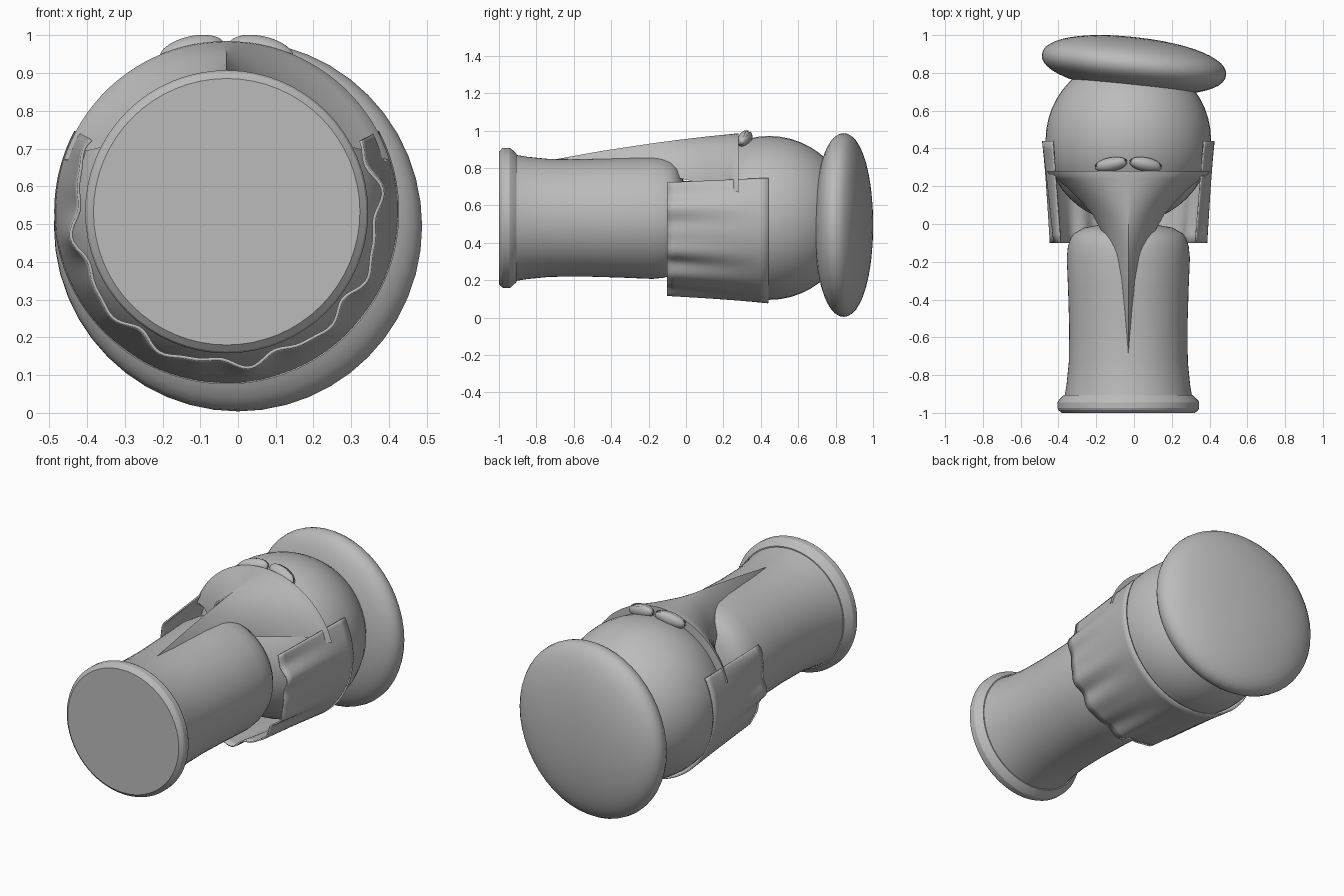
import bpy, bmesh, math
from mathutils import Matrix, Euler, Vector

old = bpy.data.objects.get("Cube")
if old:
    bpy.data.objects.remove(old, do_unlink=True)

CX, CZ = -0.03, 0.533      # long axis of the bust, running along y

grey = bpy.data.materials.new("plain grey")
grey.use_nodes = True
grey.diffuse_color = (0.5, 0.5, 0.5, 1)
grey.node_tree.nodes["Principled BSDF"].inputs["Base Color"].default_value = (0.5, 0.5, 0.5, 1)


def finish(name, bm, angle=35):
    bmesh.ops.recalc_face_normals(bm, faces=bm.faces)
    mesh = bpy.data.meshes.new(name)
    bm.to_mesh(mesh)
    bm.free()
    mesh.materials.append(grey)
    ob = bpy.data.objects.new(name, mesh)
    bpy.context.collection.objects.link(ob)
    bpy.ops.object.select_all(action='DESELECT')
    ob.select_set(True)
    bpy.context.view_layer.objects.active = ob
    bpy.ops.object.shade_smooth_by_angle(angle=math.radians(angle))
    return ob


def sheet(name, rows, wrap=False, angle=35):
    """Skin a list of equally long point rows."""
    bm = bmesh.new()
    grid = [[bm.verts.new(p) for p in row] for row in rows]
    n = len(grid[0])
    for a, b in zip(grid, grid[1:]):
        for j in range(n if wrap else n - 1):
            k = (j + 1) % n
            bm.faces.new((a[j], a[k], b[k], b[j]))
    if wrap:
        bm.faces.new(grid[0])
        bm.faces.new(grid[-1])
    return finish(name, bm, angle)


def lathe(name, profile, sides=64, angle=35):
    """Turn (y, radius) pairs around the long axis."""
    turn = [2 * math.pi * j / sides for j in range(sides)]
    return sheet(name, [[(CX + r * math.cos(t), y, CZ + r * math.sin(t)) for t in turn]
                        for y, r in profile], True, angle)


def ball(name, centre, scale, rotation=(0, 0, 0), segments=48, rings=24, keep=None, boxy=1.0):
    bm = bmesh.new()
    bmesh.ops.create_uvsphere(bm, u_segments=segments, v_segments=rings, radius=1)
    if keep:
        drop = [v for v in bm.verts if not keep(v.co)]
        bmesh.ops.delete(bm, geom=drop, context='VERTS')
    if boxy != 1.0:
        for v in bm.verts:
            r = math.hypot(v.co.x, v.co.y)
            if r > 1e-5:
                f = r ** boxy / r
                v.co.x *= f
                v.co.y *= f
            v.co.z = math.copysign(abs(v.co.z) ** boxy, v.co.z)
    m = (Matrix.Translation(centre) @ Euler(rotation).to_matrix().to_4x4()
         @ Matrix.Diagonal((*scale, 1)))
    bmesh.ops.transform(bm, matrix=m, verts=bm.verts)
    return finish(name, bm, 60)


# plinth foot and neck column
lathe("plinth_foot", [(-1, 0.353), (-0.985, 0.37), (-0.975, 0.375), (-0.945, 0.375),
                      (-0.935, 0.37), (-0.905, 0.342)], angle=20)
lathe("neck_column", [(-0.91, 0.337), (-0.85, 0.327), (-0.73, 0.315), (-0.55, 0.313),
                      (-0.35, 0.319), (-0.18, 0.326), (-0.12, 0.32), (-0.08, 0.308),
                      (-0.05, 0.288), (-0.02, 0.235), (0.0, 0.13), (0.005, 0.03)], angle=60)

# head and tilted flat cap
ball("head", (CX, 0.445, CZ), (0.438, 0.438, 0.438), (math.pi / 2, 0, 0))
ball("cap", (0, 0.843, 0.495), (0.491, 0.491, 0.146),
     (math.pi / 2, 0, -math.radians(6.5)), boxy=0.93)

# pointed beak: y, half width, ridge height, drop to the lower edge, ridge sharpness
stations = [(0.28, 0.432, 0.985, 0.315, 0), (0.255, 0.415, 0.983, 0.31, 0),
            (0.24, 0.385, 0.981, 0.29, 0), (0.19, 0.32, 0.976, 0.27, 0.05),
            (0.12, 0.25, 0.969, 0.255, 0.1), (0.05, 0.19, 0.961, 0.235, 0.2),
            (-0.05, 0.135, 0.949, 0.2, 0.4), (-0.15, 0.096, 0.936, 0.165, 0.6),
            (-0.3, 0.056, 0.914, 0.115, 0.8), (-0.45, 0.03, 0.891, 0.07, 0.9),
            (-0.58, 0.013, 0.868, 0.035, 1), (-0.69, 0.001, 0.848, 0.005, 1)]
low = math.radians(17.5)
rows = []
for y, w, top, drop, sharp in stations:
    row = []
    for j in range(41):
        a = low + (math.pi - 2 * low) * j / 40
        t = math.cos(a) / math.cos(low)
        arc = (1 - math.sin(a)) / (1 - math.sin(low))
        row.append((CX + w * t, y, top - drop * ((1 - sharp) * arc + sharp * abs(t))))
    rows.append(row)
sheet("beak", rows, angle=30)

# thin rim closing the gap between beak and head
rim = []
for shrink in (1, 0.88):
    rim.append([(CX + (x - CX) * shrink, 0.28, CZ + (z - CZ) * shrink) for x, y, z in rows[0]])
sheet("beak_rim", rim)

# wavy collar wrapped under the head
rows = []
start, end = math.radians(152), math.radians(388)
for i in range(13):
    s = i / 12
    row = []
    for j in range(121):
        u = j / 120
        a = start + (end - start) * u
        wave = math.sin(u * 50) + 0.5 * math.sin(u * 83 + 1)
        r = 0.401 + 0.052 * s + 0.011 * wave * (1 - s) ** 1.3
        row.append((CX + r * math.cos(a), -0.1 + 0.54 * s, CZ + r * math.sin(a)))
    rows.append(row)
collar = sheet("wavy_collar", rows, angle=60)
thick = collar.modifiers.new("thickness", 'SOLIDIFY')
thick.thickness = 0.008
thick.offset = 0

# eyes with an upper and a lower lid
for side, label in ((1, "left"), (-1, "right")):
    where = Vector((CX + side * 0.092, 0.315, 0.957))
    tilt = (math.radians(-25), side * math.radians(13), -side * math.radians(11))
    ball(label + "_eyeball", where, (0.084, 0.03, 0.037), tilt, 24, 16)
    ball(label + "_upper_lid", where, (0.09, 0.036, 0.042), tilt, 32, 24,
         keep=lambda c: c.y > 0.18 * (1 - c.x ** 2) or c.z < -0.3)
    ball(label + "_lower_lid", where, (0.09, 0.036, 0.042), tilt, 32, 24,
         keep=lambda c: c.y < -0.18 * (1 - c.x ** 2) and c.z > -0.4)
